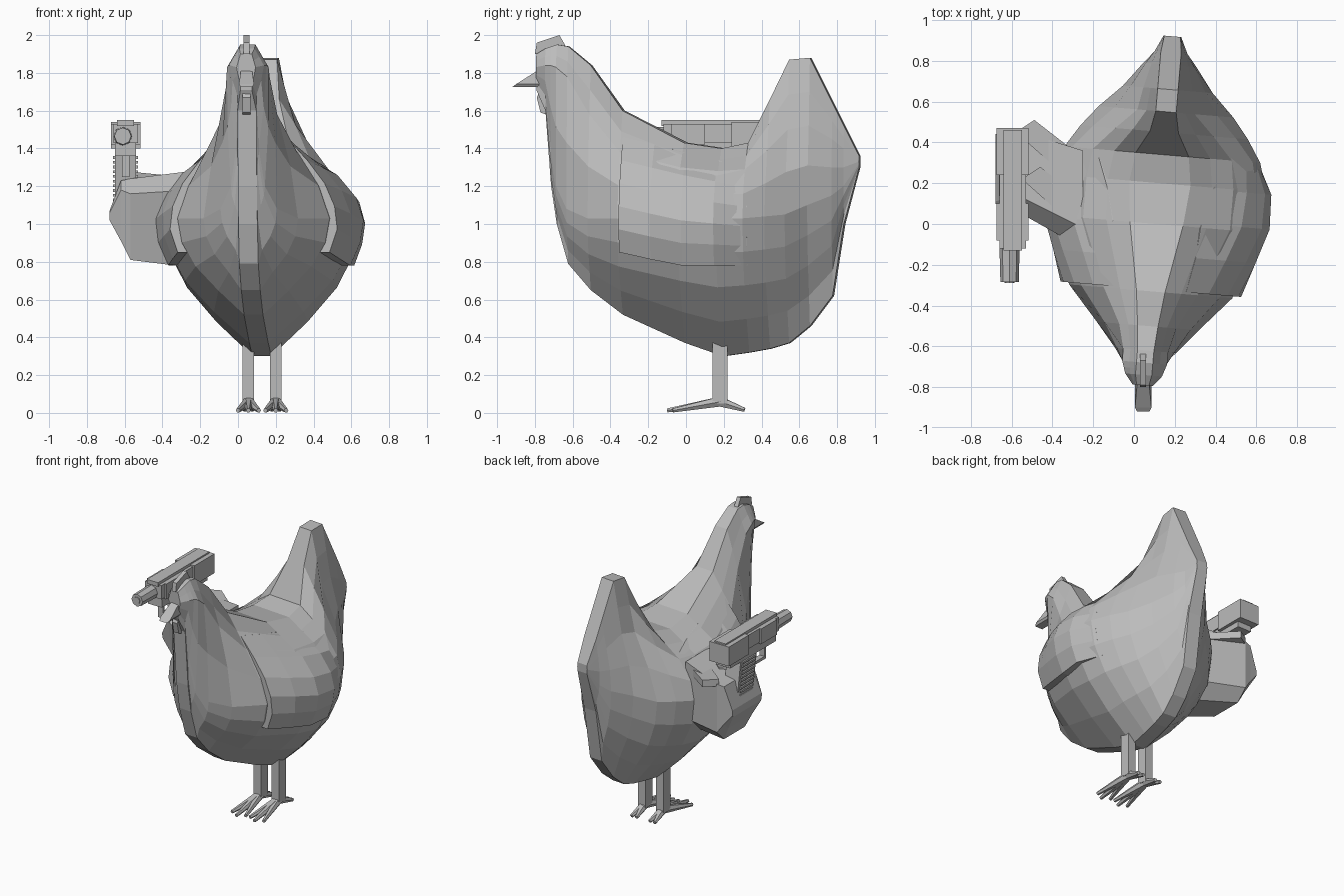
import bpy, math
from mathutils import Vector

old = bpy.data.objects.get("Cube")
if old:
    bpy.data.objects.remove(old, do_unlink=True)

grey = bpy.data.materials.new("plain grey")
grey.use_nodes = True
tone = (0.5, 0.5, 0.5, 1)
grey.diffuse_color = tone
grey.node_tree.nodes["Principled BSDF"].inputs["Base Color"].default_value = tone


def add_mesh(name, verts, faces):
    mesh = bpy.data.meshes.new(name)
    mesh.from_pydata(verts, [], faces)
    mesh.materials.append(grey)
    obj = bpy.data.objects.new(name, mesh)
    bpy.context.collection.objects.link(obj)
    # Make all normals point outward
    bpy.context.view_layer.objects.active = obj
    obj.select_set(True)
    bpy.ops.object.mode_set(mode="EDIT")
    bpy.ops.mesh.select_all(action="SELECT")
    bpy.ops.mesh.normals_make_consistent(inside=False)
    bpy.ops.object.mode_set(mode="OBJECT")
    obj.select_set(False)
    return obj


def loft(name, rings):
    """Join closed rings of equal length and cap both ends."""
    n, last = len(rings[0]), len(rings) - 1
    verts = [tuple(p) for ring in rings for p in ring]
    faces = [tuple(range(n)), tuple(last * n + i for i in range(n))]
    for r in range(last):
        for i in range(n):
            j = (i + 1) % n
            faces.append((r * n + i, r * n + j, (r + 1) * n + j, (r + 1) * n + i))
    return add_mesh(name, verts, faces)


def rectangle(x, y, z):
    """Level ring from two (low, high) ranges at one height."""
    return [(x[0], y[0], z), (x[1], y[0], z), (x[1], y[1], z), (x[0], y[1], z)]


def around(centre, half):
    return (centre - half, centre + half)


def box(name, x, y, z):
    """Box from three (low, high) ranges."""
    return loft(name, [rectangle(x, y, h) for h in z])


def side_profile(name, points, xs):
    """Extrude a (y, z) outline across x."""
    return loft(name, [[(x, y, z) for y, z in points] for x in xs])


def rod(name, a, b, ra, rb, sides=6):
    """Tapered bar between two points."""
    a, b = Vector(a), Vector(b)
    turn = (b - a).to_track_quat("Z", "Y")
    rings = []
    for p, r in ((a, ra), (b, rb)):
        rings.append([p + turn @ Vector((r * math.cos(t), r * math.sin(t), 0))
                      for t in (math.tau * i / sides for i in range(sides))])
    return loft(name, rings)


# Body stations: y, bottom, widest, shoulder and top heights, then three half widths
stations = [
    (-.79, 1.71, 1.75, 1.83, 1.9, .03, .05, .03),
    (-.74, 1.6, 1.68, 1.84, 1.93, .05, .09, .04),
    (-.71, 1.2, 1.4, 1.84, 1.94, .06, .1, .04),
    (-.68, 1, 1.2, 1.83, 1.95, .09, .11, .04),
    (-.62, .79, 1.08, 1.78, 1.94, .15, .11, .04),
    (-.5, .65, 1.03, 1.58, 1.84, .25, .14, .05),
    (-.33, .52, 1.03, 1.38, 1.6, .4, .23, .07),
    (0, .37, 1.03, 1.3, 1.43, .51, .36, .13),
    (.2, .3, 1.03, 1.28, 1.4, .52, .36, .15),
    (.34, .32, 1.03, 1.29, 1.43, .48, .34, .13),
    (.45, .34, 1.04, 1.39, 1.66, .41, .24, .07),
    (.55, .37, 1.05, 1.5, 1.87, .33, .14, .05),
    (.66, .46, 1.1, 1.52, 1.88, .22, .12, .05),
    (.78, .62, 1.15, 1.45, 1.64, .13, .09, .05),
    (.84, 1, 1.2, 1.4, 1.52, .08, .07, .05),
    (.92, 1.3, 1.32, 1.34, 1.36, .04, .04, .04),
]


def place(w, y, z):
    """Turn a body point slightly about the vertical axis."""
    return (.11 + w + .085 * y, y - .085 * w, z)


def half_section(row):
    """(half width, height) points from keel to ridge."""
    y, bottom, wide, shoulder, top, w_wide, w_shoulder, w_top = row
    points = []
    for k in range(5):
        t = k / 4
        w = w_wide * math.sin(math.pi / 2 * t ** .85)
        points.append((max(w, min(.05, w_wide)), bottom + t * (wide - bottom)))
    points.append(((w_wide + w_shoulder) * .54, (wide + shoulder) / 2))
    points.append((w_shoulder, shoulder))
    points.append(((w_shoulder + w_top) / 2, (shoulder + top) / 2))
    points.append((w_top, top))
    return points


def body_width(y, z):
    """Half width of the body at a point on its side."""
    for a, b in zip(stations, stations[1:]):
        if a[0] <= y <= b[0]:
            t = (y - a[0]) / (b[0] - a[0])
            pts = half_section([p + t * (q - p) for p, q in zip(a, b)])
            for (w0, z0), (w1, z1) in zip(pts, pts[1:]):
                if z0 <= z <= z1:
                    return w0 + (w1 - w0) * (z - z0) / (z1 - z0)
    return .1


rings = []
for row in stations:
    half = half_section(row)
    rings.append([place(w, row[0], z) for w, z in half]
                 + [place(-w, row[0], z) for w, z in reversed(half)])
loft("body", rings)

# Folded wings on the flanks: stepped at the front and below, fading out above and behind
for name, side, rear in (("left_wing", 1, .36), ("right_wing_root", -1, .3)):
    rings = []
    for k in range(5):
        y = -.32 + (rear + .32) * k / 4
        low = .78 + max(0, -y) * .22
        high = 1.46 - (y + .32) * .24
        outer, inner = [], []
        for step in range(6):
            t = step / 5
            z = low + (high - low) * t
            lift = .05 * (1 - t ** 3) * (1 - (k / 4) ** 4)
            outer.append(place(side * (body_width(y, z) + lift), y, z))
            inner.append(place(side * (body_width(y, z) - .05), y, z))
        rings.append(outer + inner[::-1])
    loft(name, rings)

# Raised right wing reaching outward to the grip
arm = []
for x, y0, y1, z0, z1, cut in ((-.25, -.12, .36, .77, 1.28, .1),
                               (-.57, .06, .46, .81, 1.24, .08),
                               (-.62, .08, .45, .91, 1.23, .05),
                               (-.68, .1, .44, 1.02, 1.07, .01)):
    arm.append([(x, y0 + cut, z0), (x, y1 - cut, z0), (x, y1, z0 + cut),
                (x, y1, z1), (x, y0 + cut, z1), (x, y0, z1 - cut)])
loft("right_wing", arm)

# Two feathers joining the raised wing to the back
feather = [(-.55, .22), (-.46, .28), (-.28, .14), (-.37, .06)]
for name, back in (("front_feather", 0), ("rear_feather", .23)):
    loft(name, [[(x - back / 8, y + back, z - x / 10) for x, y in feather] for z in (1.17, 1.22)])

# Head details
head = .045
loft("beak", [rectangle(around(head, .03), (-.92, -.77), 1.725),
              rectangle(around(head, .04), (-.9, -.77), 1.74),
              rectangle(around(head, .03), (-.79, -.77), 1.81)])
side_profile("wattle", [(-.76, 1.73), (-.79, 1.67), (-.77, 1.59), (-.71, 1.57), (-.7, 1.73)],
             around(head, .02))
side_profile("comb", [(-.8, 1.9), (-.79, 1.96), (-.67, 2), (-.63, 1.93)], around(head, .015))

# Legs with three front toes and a forked spur
for name, x in (("right", .055), ("left", .2)):
    ankle = (x, .18, .06)
    box(name + "_leg", around(x, .03), around(.18, .04), (.05, .42))
    for k in (-1, 0, 1):
        rod(f"{name}_toe_{k + 2}", ankle, (x + k * .055, -.1 + abs(k) * .03, .013), .03, .012)
    for k in (-1, 1):
        rod(f"{name}_spur_{k + 2}", ankle, (x + k * .02, .31, .016), .03, .012)

# Pistol, pointing forward
gun = -.595
for name, half, y, z in (("slide", .065, (-.12, .46), (1.43, 1.53)),
                         ("slide_rib", .045, (-.13, .46), (1.52, 1.55)),
                         ("rear_block", .078, (.24, .47), (1.4, 1.54)),
                         ("middle_block", .078, (-.08, .1), (1.42, 1.53)),
                         ("frame", .055, (-.1, .42), (1.36, 1.45)),
                         ("trigger", .012, (.06, .09), (1.29, 1.37)),
                         ("guard_front", .02, (-.04, -.02), (1.26, 1.37)),
                         ("guard_bottom", .02, (-.04, .16), (1.25, 1.27))):
    box(name, around(gun, half), y, z)
bore = gun - .015
rod("barrel", (bore, -.1, 1.465), (bore, -.285, 1.465), .05, .045, 8)
rod("muzzle", (bore, -.28, 1.465), (bore, -.29, 1.465), .025, .025, 8)
side_profile("grip", [(.12, 1.38), (.3, 1.38), (.36, 1), (.18, 1)], around(gun, .055))
for k in range(14):
    z = 1.02 + k * .025
    box(f"grip_rib_{k}", around(gun, .066), around(.265 - k * .004, .075), (z, z + .014))
